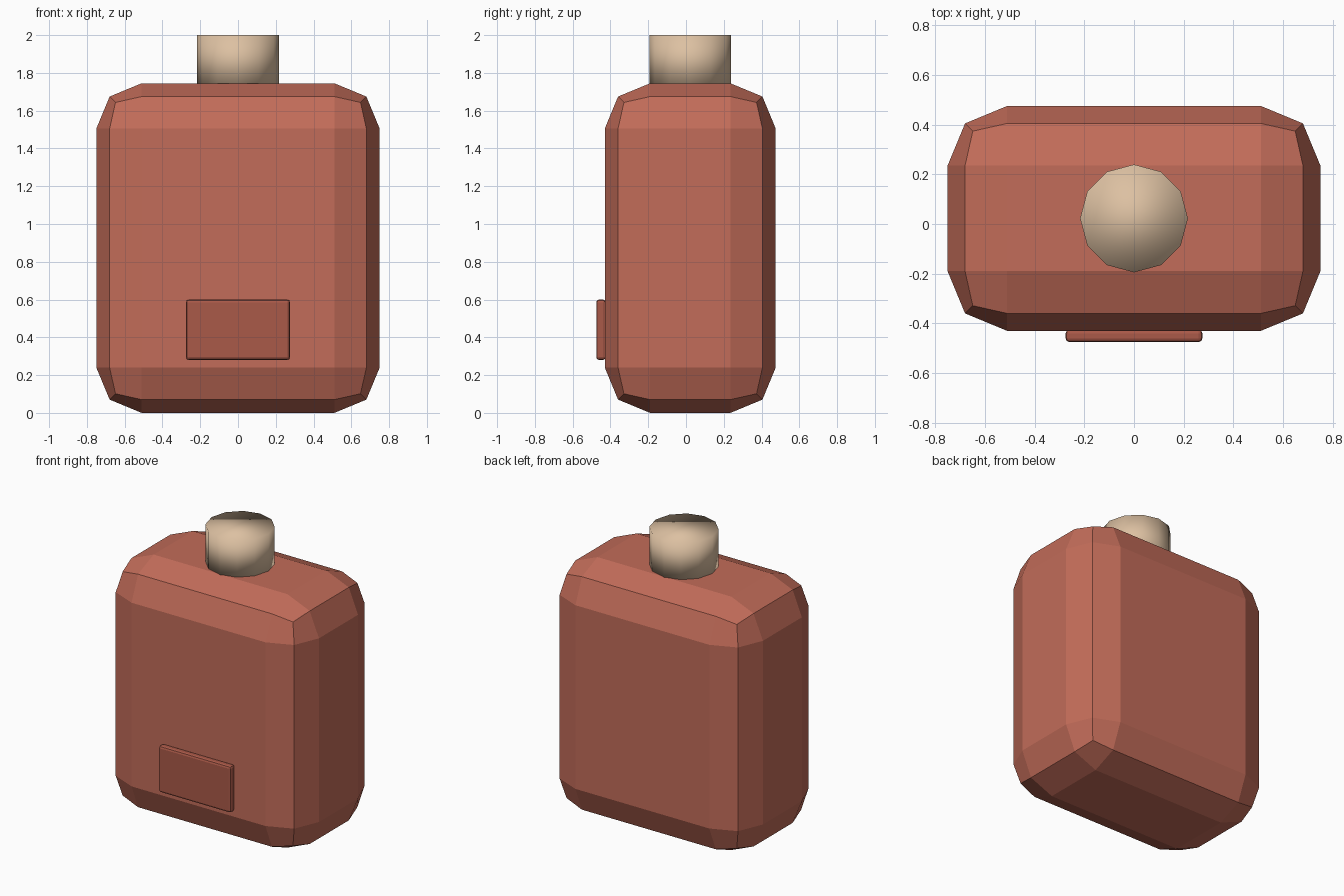
import bpy
import math

if "Cube" in bpy.data.objects:
    bpy.data.objects.remove(bpy.data.objects["Cube"])


def material(name, color):
    mat = bpy.data.materials.new(name)
    mat.diffuse_color = (*color, 1)
    mat.use_nodes = True
    mat.node_tree.nodes["Principled BSDF"].inputs["Base Color"].default_value = mat.diffuse_color
    return mat


def bevelled_box(name, low, high, bevel, mat):
    center = [(a + b) / 2 for a, b in zip(low, high)]
    bpy.ops.mesh.primitive_cube_add(size=1, location=center)
    ob = bpy.context.object
    ob.name = name
    ob.scale = [b - a for a, b in zip(low, high)]
    bpy.ops.object.transform_apply(location=False, rotation=False, scale=True)
    mod = ob.modifiers.new("Bevel", "BEVEL")
    mod.width = bevel
    mod.segments = 2
    mod.limit_method = 'NONE'
    ob.data.materials.append(mat)
    return ob


red = material("red", (0.54, 0.15, 0.10))
dark_red = material("dark_red", (0.40, 0.10, 0.065))
tan = material("tan", (0.72, 0.53, 0.36))

# Bottle body with wide two-step chamfers
bevelled_box("body", (-0.75, -0.43, 0), (0.75, 0.475, 1.745), 0.24, red)

# Raised label plate on the front
bevelled_box("label_plate", (-0.275, -0.475, 0.28), (0.275, -0.425, 0.60), 0.015, dark_red)

# Twelve-sided stopper, smooth shaded
bpy.ops.mesh.primitive_cylinder_add(vertices=12, radius=0.217, depth=0.27,
                                    location=(0, 0.0225, 1.865))
stopper = bpy.context.object
stopper.name = "stopper"
stopper.data.materials.append(tan)
bpy.ops.object.shade_smooth()
